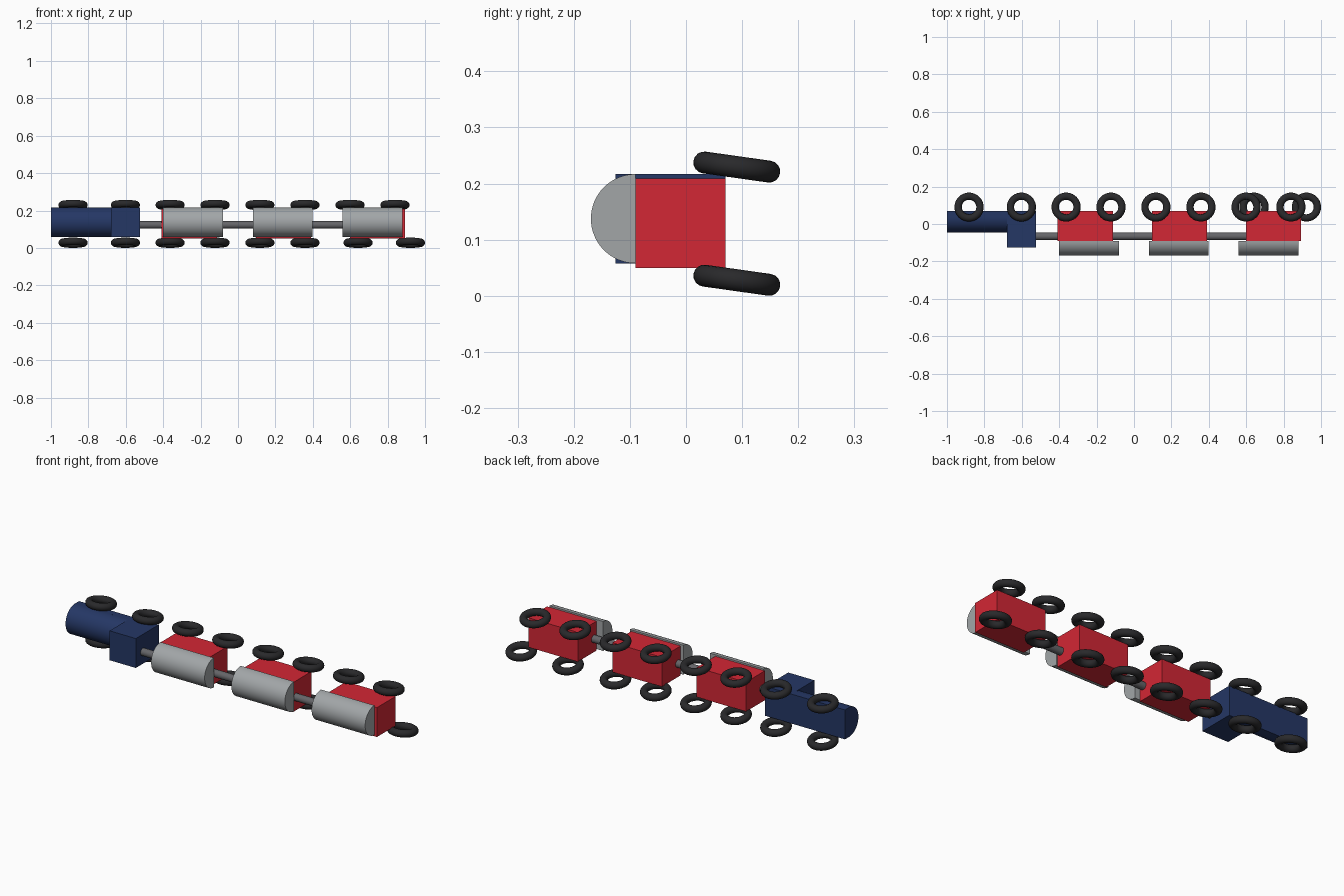
import bpy, bmesh
from math import pi, cos, sin, radians

if "Cube" in bpy.data.objects:
    bpy.data.objects.remove(bpy.data.objects["Cube"])


def material(name, rgb):
    m = bpy.data.materials.new(name)
    m.diffuse_color = (*rgb, 1)
    m.use_nodes = True
    m.node_tree.nodes["Principled BSDF"].inputs["Base Color"].default_value = m.diffuse_color
    return m


NAVY = material("navy", (0.018, 0.038, 0.13))
RED = material("red", (0.65, 0.02, 0.035))
GREY = material("light_grey", (0.36, 0.38, 0.39))
STEEL = material("dark_grey", (0.13, 0.13, 0.14))
BLACK = material("black", (0.022, 0.022, 0.024))


def finish(ob, name, mat, smooth=False):
    ob.name = name
    ob.data.materials.append(mat)
    if smooth:
        bpy.ops.object.shade_smooth_by_angle(angle=radians(35))
    return ob


def box(name, mat, x0, x1, y0, y1, z0, z1):
    bpy.ops.mesh.primitive_cube_add(
        size=1, location=((x0 + x1) / 2, (y0 + y1) / 2, (z0 + z1) / 2))
    ob = bpy.context.object
    ob.scale = (x1 - x0, y1 - y0, z1 - z0)
    bpy.ops.object.transform_apply(location=False, rotation=False, scale=True)
    return finish(ob, name, mat)


def half_cylinder(name, mat, x0, x1, y, z, r, n=32):
    # half round bulging towards -y, flat side at y
    bm = bmesh.new()
    ring = [bm.verts.new((x0, y - r * sin(pi * i / n), z + r * cos(pi * i / n)))
            for i in range(n + 1)]
    face = bm.faces.new(ring)
    ext = bmesh.ops.extrude_face_region(bm, geom=[face])["geom"]
    bmesh.ops.translate(bm, vec=(x1 - x0, 0, 0),
                        verts=[g for g in ext if isinstance(g, bmesh.types.BMVert)])
    bmesh.ops.recalc_face_normals(bm, faces=bm.faces)
    me = bpy.data.meshes.new(name)
    bm.to_mesh(me)
    bm.free()
    ob = bpy.data.objects.new(name, me)
    bpy.context.collection.objects.link(ob)
    bpy.ops.object.select_all(action='DESELECT')
    ob.select_set(True)
    bpy.context.view_layer.objects.active = ob
    return finish(ob, name, mat, True)


def rod(name, x0, x1):
    bpy.ops.mesh.primitive_cylinder_add(
        vertices=32, radius=0.02, depth=x1 - x0,
        location=((x0 + x1) / 2, -0.066, 0.123), rotation=(0, pi / 2, 0))
    return finish(bpy.context.object, name, STEEL, True)


def wheel(name, x, z):
    bpy.ops.mesh.primitive_torus_add(
        major_segments=48, minor_segments=16, major_radius=0.0585,
        minor_radius=0.0195, location=(x, 0.0905, z), rotation=(radians(-8), 0, 0))
    return finish(bpy.context.object, name, BLACK, True)


# Engine: chassis, rounded boiler, cab (the train lies on its side, roof to -y)
ZC, R = 0.1375, 0.0795
box("engine_chassis", NAVY, -1, -0.523, 0.034, 0.07, ZC - R, ZC + R)
half_cylinder("engine_boiler", NAVY, -1, -0.68, 0.035, ZC, R)
box("engine_cab", NAVY, -0.68, -0.523, -0.126, 0.035, ZC - R, ZC + R)

# Wagons with half-round tank tops
for i in range(3):
    bx = -0.408 + 0.503 * i
    box(f"wagon_body_{i+1}", RED, bx, bx + 0.296, -0.09, 0.07, 0.05, 0.209)
    tx = -0.401 + 0.48 * i
    half_cylinder(f"wagon_tank_{i+1}", GREY, tx, tx + 0.32, -0.09, ZC, R)

# Coupling rods
for i, (a, b) in enumerate([(-0.56, -0.37), (-0.15, 0.13), (0.35, 0.64)]):
    rod(f"coupling_{i+1}", a, b)

# Wheels, both sides; the last lower pair sits further out
xs = [-0.882, -0.602, -0.363, -0.123, 0.117, 0.358, 0.599, 0.839]
for i, x in enumerate(xs):
    wheel(f"upper_wheel_{i+1}", x, 0.2295)
for i, x in enumerate(xs[:6] + [0.642, 0.922]):
    wheel(f"lower_wheel_{i+1}", x, 0.0278)
